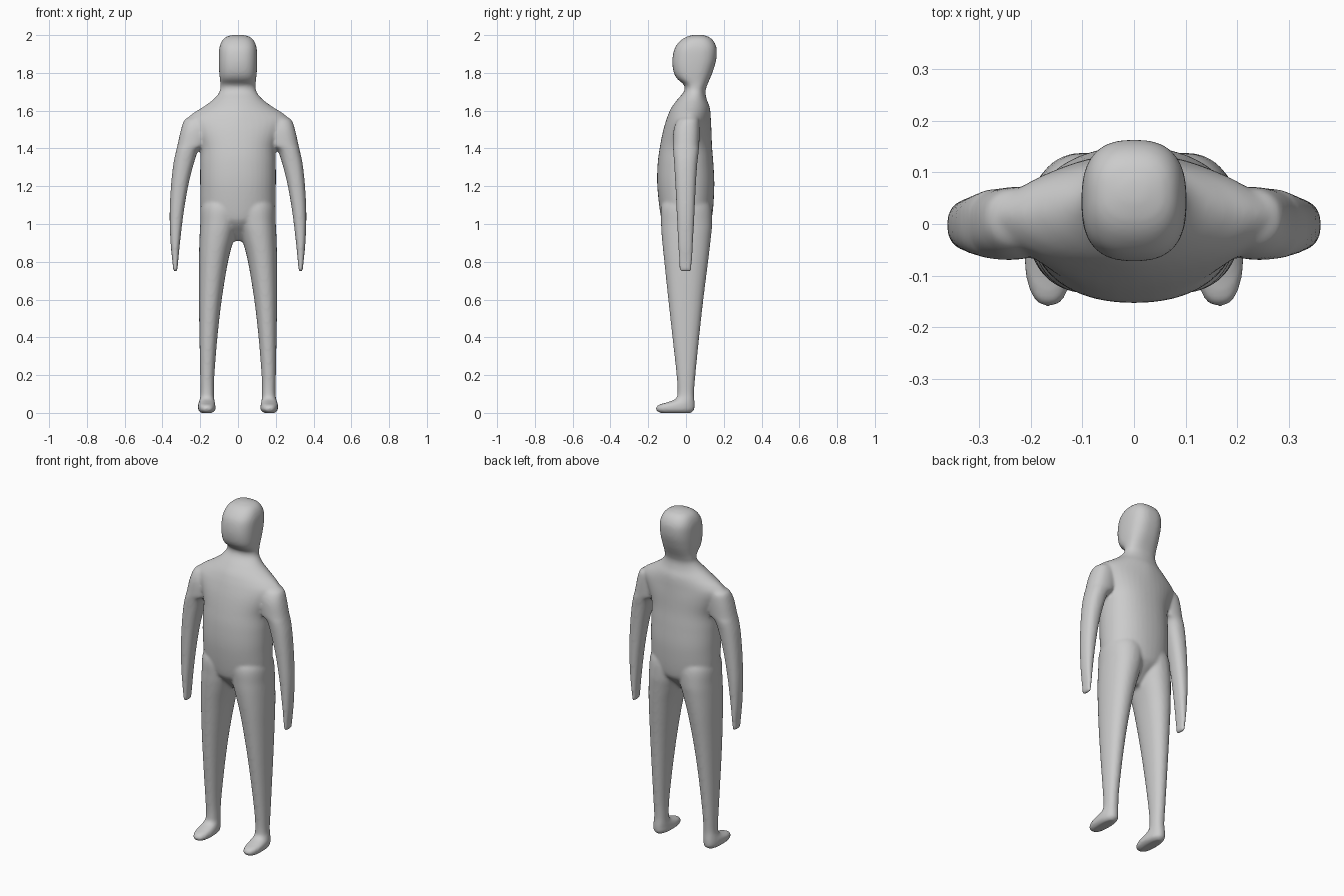
import bpy, bmesh, math

SIDES = 40
STEPS = 5


def catmull(a, b, c, d, t):
    return [0.5 * (2 * q + (r - p) * t + (2 * p - 5 * q + 4 * r - s) * t * t
                   + (3 * q - p - 3 * r + s) * t ** 3)
            for p, q, r, s in zip(a, b, c, d)]


def power(v, e):
    return math.copysign(abs(v) ** (2 / e), v)


def loft(bm, slices, flip=1):
    """Horizontal slices: z, x min, x max, y min, y max, squareness."""
    rows = []
    for i in range(len(slices) - 1):
        a, d = slices[max(i - 1, 0)], slices[min(i + 2, len(slices) - 1)]
        rows += [catmull(a, slices[i], slices[i + 1], d, k / STEPS) for k in range(STEPS)]
    rows.append(slices[-1])
    rings = []
    for z, x0, x1, y0, y1, e in rows:
        ring = []
        for k in range(SIDES):
            t = 2 * math.pi * k / SIDES
            x = (x0 + x1) / 2 + (x1 - x0) / 2 * power(math.cos(t), e)
            y = (y0 + y1) / 2 + (y1 - y0) / 2 * power(math.sin(t), e)
            ring.append(bm.verts.new((x * flip, y, z)))
        rings.append(ring)
    faces = [bm.faces.new(rings[0]), bm.faces.new(rings[-1])]
    for lo, hi in zip(rings, rings[1:]):
        for k in range(SIDES):
            n = (k + 1) % SIDES
            faces.append(bm.faces.new((lo[k], lo[n], hi[n], hi[k])))
    bmesh.ops.recalc_face_normals(bm, faces=faces)


# Torso, neck and head: z, half width, y min, y max, squareness
trunk = [(z, -w, w, y0, y1, e) for z, w, y0, y1, e in [
    (0.91, 0.03, -0.03, 0.03, 2), (0.95, 0.07, -0.07, 0.07, 2),
    (1.00, 0.14, -0.115, 0.12, 2), (1.05, 0.192, -0.135, 0.14, 2.1),
    (1.20, 0.20, -0.152, 0.15, 2.2), (1.32, 0.20, -0.15, 0.145, 2.2),
    (1.41, 0.20, -0.138, 0.138, 2.2), (1.49, 0.235, -0.122, 0.135, 2.0),
    (1.55, 0.27, -0.105, 0.132, 1.7), (1.585, 0.24, -0.092, 0.13, 1.7),
    (1.62, 0.185, -0.075, 0.125, 1.8), (1.66, 0.13, -0.045, 0.11, 2),
    (1.70, 0.098, -0.012, 0.103, 2.2), (1.735, 0.093, -0.01, 0.112, 2.4),
    (1.77, 0.096, -0.048, 0.127, 2.6), (1.81, 0.10, -0.067, 0.143, 2.6),
    (1.87, 0.102, -0.072, 0.16, 2.6), (1.93, 0.099, -0.06, 0.162, 2.6),
    (1.97, 0.085, -0.03, 0.145, 2.5), (1.992, 0.06, 0.005, 0.118, 2.4),
    (2.002, 0.02, 0.045, 0.08, 2)]]

arm = [
    (0.748, 0.327, 0.337, -0.02, 0.017, 2.4), (0.757, 0.321, 0.343, -0.034, 0.029, 2.5),
    (0.80, 0.317, 0.347, -0.037, 0.032, 2.5), (0.90, 0.307, 0.357, -0.042, 0.037, 2.4),
    (1.05, 0.289, 0.362, -0.049, 0.045, 2.3), (1.20, 0.264, 0.355, -0.056, 0.052, 2.3),
    (1.32, 0.234, 0.342, -0.063, 0.06, 2.3), (1.39, 0.208, 0.327, -0.068, 0.068, 2.3),
    (1.42, 0.165, 0.32, -0.07, 0.07, 2.3), (1.50, 0.15, 0.302, -0.065, 0.072, 2.3),
    (1.55, 0.15, 0.284, -0.045, 0.068, 2.2), (1.567, 0.16, 0.255, -0.02, 0.05, 2)]

# Leg and foot
leg = [
    (-0.001, 0.14, 0.195, -0.135, 0.025, 2.4), (0.015, 0.12, 0.21, -0.16, 0.043, 2.4),
    (0.04, 0.12, 0.212, -0.15, 0.046, 2.3), (0.056, 0.122, 0.208, -0.10, 0.046, 2.2),
    (0.075, 0.126, 0.202, -0.055, 0.044, 2.2), (0.11, 0.127, 0.198, -0.045, 0.043, 2.2),
    (0.20, 0.125, 0.20, -0.05, 0.05, 2.2), (0.40, 0.109, 0.204, -0.072, 0.07, 2.2),
    (0.60, 0.086, 0.207, -0.094, 0.092, 2.2), (0.80, 0.053, 0.207, -0.115, 0.117, 2.2),
    (0.92, 0.022, 0.204, -0.127, 0.131, 2.2), (1.00, 0.0, 0.20, -0.132, 0.138, 2.2),
    (1.10, -0.02, 0.195, -0.13, 0.13, 2.1), (1.16, 0.03, 0.15, -0.08, 0.08, 2)]

bm = bmesh.new()
loft(bm, trunk)
for side in (1, -1):
    loft(bm, arm, side)
    loft(bm, leg, side)
mesh = bpy.data.meshes.new("figure_body")
bm.to_mesh(mesh)
bm.free()
body = bpy.data.objects.new("figure_body", mesh)
bpy.context.collection.objects.link(body)

# Fuse the lofts into one skin and soften the joins
fuse = body.modifiers.new("fuse", 'REMESH')
fuse.mode = 'VOXEL'
fuse.voxel_size = 0.008
fuse.use_smooth_shade = True
soften = body.modifiers.new("soften", 'SMOOTH')
soften.factor = 0.5
soften.iterations = 8
